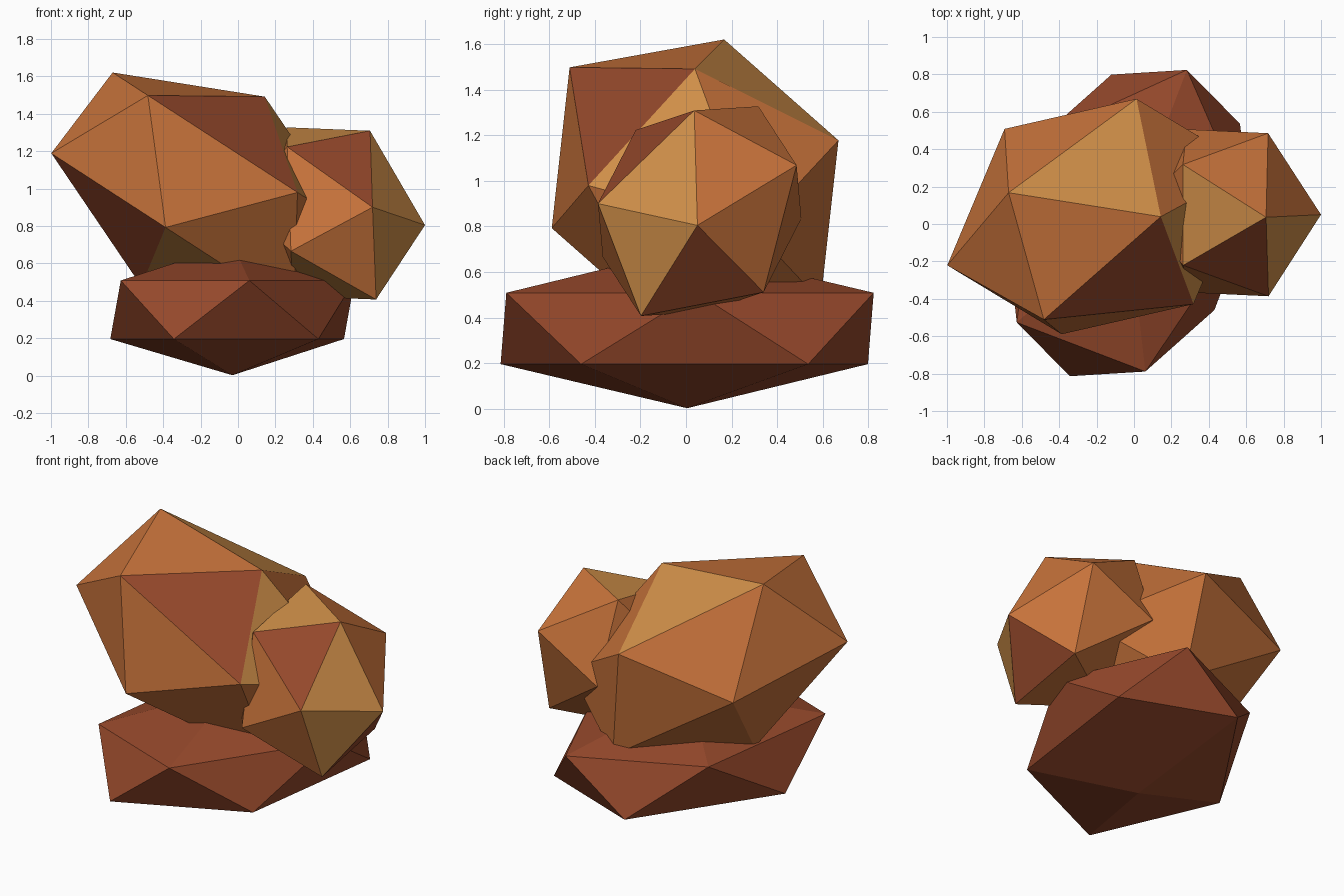
import bpy, bmesh, math
from mathutils import Matrix, Vector

if "Cube" in bpy.data.objects:
    bpy.data.objects.remove(bpy.data.objects["Cube"])


def material(name, rgb):
    m = bpy.data.materials.new(name)
    m.diffuse_color = (*rgb, 1)
    m.use_nodes = True
    m.node_tree.nodes["Principled BSDF"].inputs["Base Color"].default_value = m.diffuse_color
    return m


RED = material("red_brown", (0.30, 0.065, 0.024))
ORANGE = material("orange_brown", (0.57, 0.17, 0.043))
TAN = material("tan", (0.62, 0.27, 0.065))


def stone(name, center, axes, mats, patches=()):
    """Stretched icosahedron; axes are its local x, y, z half-axes.
    patches = lists of face centres (from the stone centre) for mats[1:]."""
    bm = bmesh.new()
    bmesh.ops.create_icosphere(bm, subdivisions=1, radius=1)
    bmesh.ops.transform(bm, matrix=Matrix(axes).transposed().to_4x4(), verts=bm.verts)
    bmesh.ops.recalc_face_normals(bm, faces=bm.faces)
    for slot, points in enumerate(patches, 1):
        for p in points:
            face = min(bm.faces, key=lambda f: (f.calc_center_median() - Vector(p)).length)
            face.material_index = slot
    me = bpy.data.meshes.new(name)
    bm.to_mesh(me)
    bm.free()
    for m in mats:
        me.materials.append(m)
    ob = bpy.data.objects.new(name, me)
    ob.location = center
    bpy.context.collection.objects.link(ob)
    return ob


# Wide flat stone at the bottom
a = math.radians(69.1)
stone("base_stone", (-0.03, 0.005, 0.352),
      ((0.98 * math.cos(a), 0.98 * math.sin(a), 0),
       (-0.70 * math.sin(a), 0.70 * math.cos(a), 0),
       (0, 0, 0.35)), [RED])

# Large leaning stone on the left
stone("large_stone", (-0.187, 0.04, 0.985),
      ((-0.393, 0.418, 0.454), (-0.671, -0.153, -0.178), (-0.295, -0.551, 0.513)),
      [ORANGE, TAN, RED],
      [[(0.02, 0.25, 0.45), (0.55, -0.07, 0.10), (-0.02, -0.25, -0.45)],
       [(0.18, -0.34, 0.34), (-0.45, -0.30, -0.17)]])

# Smaller stone on the right
stone("small_stone", (0.50, 0.06, 0.867),
      ((-0.368, -0.302, 0.177), (0.269, -0.414, -0.251), (0.206, -0.024, 0.442)),
      [ORANGE, TAN, RED],
      [[(0.31, -0.16, 0.14), (0.32, -0.24, -0.16), (-0.09, -0.02, 0.42), (-0.06, -0.22, -0.37)],
       [(0.06, -0.25, 0.28), (0.33, 0, -0.29)]])
